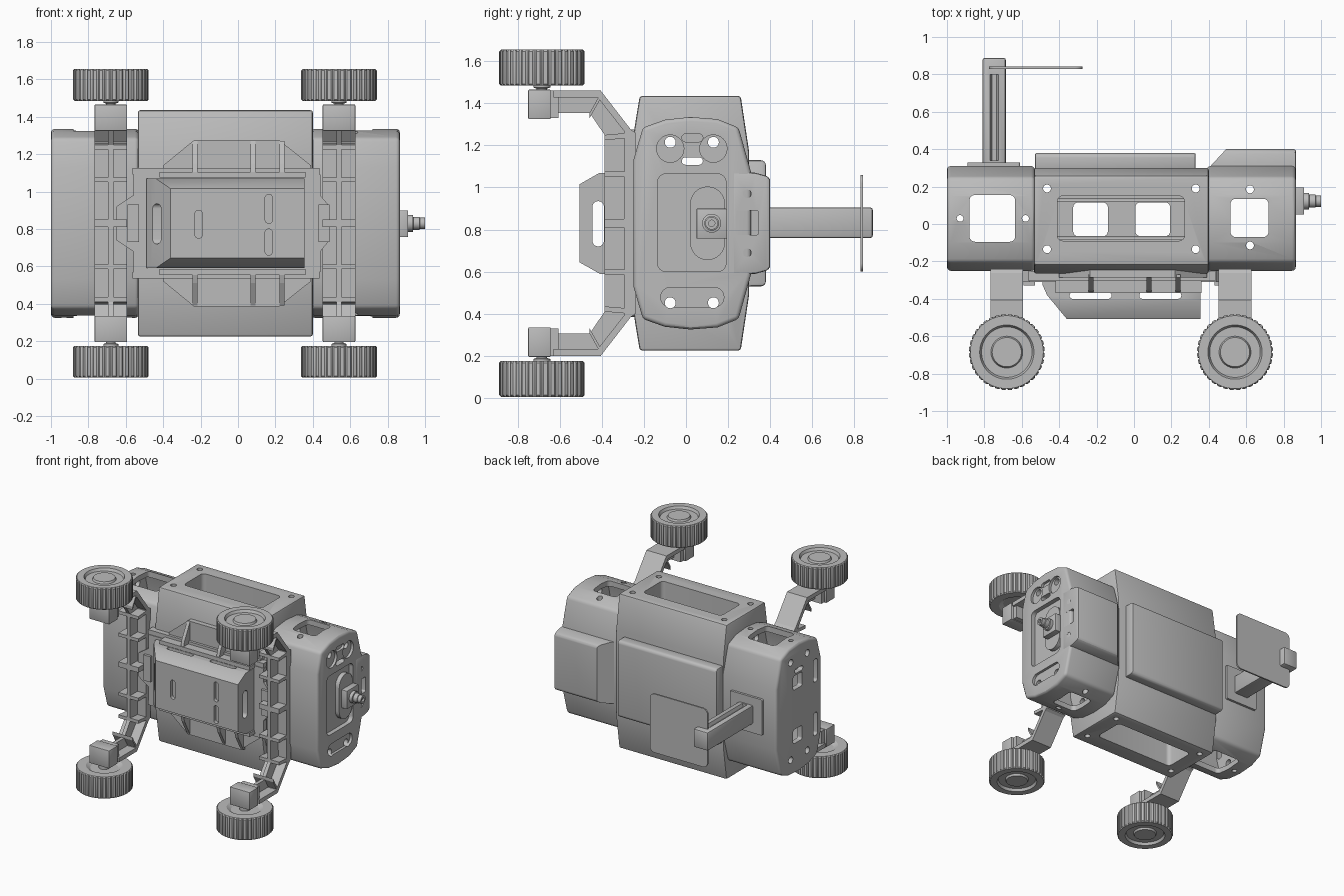
import bpy, bmesh, math
from mathutils import Vector

if "Cube" in bpy.data.objects:
    bpy.data.objects.remove(bpy.data.objects["Cube"])

MID = 0.83  # height of the mirror plane
grey = bpy.data.materials.new("plain grey")
grey.use_nodes = True
grey.diffuse_color = (0.5, 0.5, 0.5, 1)
grey.node_tree.nodes["Principled BSDF"].inputs["Base Color"].default_value = (0.5, 0.5, 0.5, 1)


def place(axis, u, v, w):
    return {"x": Vector((w, u, v)), "y": Vector((u, w, v)), "z": Vector((u, v, w))}[axis]


def finish(name, bm):
    bmesh.ops.recalc_face_normals(bm, faces=bm.faces[:])
    mesh = bpy.data.meshes.new(name)
    bm.to_mesh(mesh)
    bm.free()
    mesh.materials.append(grey)
    obj = bpy.data.objects.new(name, mesh)
    bpy.context.collection.objects.link(obj)
    return obj


def prism(name, pts, axis, a, b, bevel=0, steps=2):
    """Extrude a 2D outline along an axis from a to b."""
    bm = bmesh.new()
    face = bm.faces.new([bm.verts.new(place(axis, u, v, a)) for u, v in pts])
    out = bmesh.ops.extrude_face_region(bm, geom=[face])
    moved = [g for g in out["geom"] if isinstance(g, bmesh.types.BMVert)]
    bmesh.ops.translate(bm, vec=place(axis, 0, 0, b - a), verts=moved)
    obj = finish(name, bm)
    if bevel:
        mod = obj.modifiers.new("soft edges", "BEVEL")
        mod.width, mod.segments, mod.limit_method = bevel, steps, "ANGLE"
        mod.angle_limit = math.radians(25)
    return obj


def rect(u0, u1, v0, v1, r=0):
    """Rectangle outline with optional round corners."""
    if not r:
        return [(u0, v0), (u1, v0), (u1, v1), (u0, v1)]
    r = min(r, (u1 - u0) / 2 - 1e-4, (v1 - v0) / 2 - 1e-4)
    pts = []
    for k, (cu, cv) in enumerate([(u1 - r, v1 - r), (u0 + r, v1 - r), (u0 + r, v0 + r), (u1 - r, v0 + r)]):
        for i in range(7):
            t = (k + i / 6) * math.pi / 2
            pts.append((cu + r * math.cos(t), cv + r * math.sin(t)))
    return pts


def disc(u, v, r, n=24):
    return [(u + r * math.cos(i * math.tau / n), v + r * math.sin(i * math.tau / n)) for i in range(n)]


def mirrored(half):
    """Close a (u, height above MID) outline across the mirror plane."""
    return [(u, MID + h) for u, h in half] + [(u, MID - h) for u, h in reversed(half)]


def bake(obj, cutters=(), smooth=True):
    """Cut the shapes out, apply all modifiers and shade."""
    for c in cutters:
        mod = obj.modifiers.new("cut", "BOOLEAN")
        mod.object, mod.operation, mod.solver = c, "DIFFERENCE", "EXACT"
    deps = bpy.context.evaluated_depsgraph_get()
    mesh = bpy.data.meshes.new_from_object(obj.evaluated_get(deps))
    obj.modifiers.clear()
    obj.data = mesh
    for c in cutters:
        bpy.data.objects.remove(c)
    if smooth:
        bpy.ops.object.select_all(action="DESELECT")
        obj.select_set(True)
        bpy.context.view_layer.objects.active = obj
        bpy.ops.object.shade_smooth_by_angle(angle=math.radians(30))
    return obj


def cut(pts, axis, a, b):
    c = prism("cutter", pts, axis, a, b)
    c.hide_render = True
    return c


def lathe(name, rings, centre, axis="z", n=32, teeth=False):
    """Stack of (radius, position) rings; teeth notch the widest rings."""
    bm = bmesh.new()
    widest = max(r for r, w in rings)
    loops = []
    for r, w in rings:
        loop = []
        for i in range(n):
            rr = r - 0.01 if teeth and r == widest and i % 4 == 0 else r
            t = i * math.tau / n
            loop.append(bm.verts.new(centre + place(axis, rr * math.cos(t), rr * math.sin(t), w)))
        loops.append(loop)
    for p, q in zip(loops, loops[1:]):
        for i in range(n):
            bm.faces.new([p[i], p[i - 1], q[i - 1], q[i]])
    bm.faces.new(loops[0])
    bm.faces.new(loops[-1])
    return bake(finish(name, bm))


# Centre body with deep side pockets, windows and screw holes
centre = [(-0.265, 0.33), (-0.22, 0.605), (0.26, 0.605), (0.30, 0.34)]
cuts = [cut(rect(-0.41, 0.27, -0.09, 0.15, 0.03), "z", MID + s * 0.41, MID + s * 0.7) for s in (1, -1)]
cuts += [cut(rect(x, x + 0.185, -0.065, 0.115, 0.025), "z", 0, 2) for x in (-0.325, 0.008)]
cuts += [cut(disc(x, y, 0.021), "z", 0, 2) for x in (-0.465, 0.33) for y in (-0.135, 0.19)]
cuts += [cut(disc(y, z, 0.026), "x", -0.7, 0.7) for y in (-0.075, 0.13) for z in (0.452, 1.215)]
cuts += [cut(rect(-0.02, 0.08, 1.108, 1.143, 0.02), "x", -0.7, 0.7)]
bake(prism("centre_body", mirrored(centre), "x", -0.535, 0.40, 0.012), cuts)
bake(prism("back_panel", mirrored([(0.29, 0.30), (0.365, 0.30), (0.38, 0.285)]), "x", -0.53, 0.33, 0.01))

# End bodies, hollow, with windows
end = [(-0.25, 0.30), (-0.205, 0.455), (-0.10, 0.492), (0.02, 0.505),
       (0.15, 0.495), (0.25, 0.455), (0.31, 0.24)]
hollow = mirrored([(0.03 + (y - 0.03) * 0.86, h * 0.92) for y, h in end])


def through_holes(a, b):
    holes = [cut(disc(y, z, 0.026), "x", a, b) for y in (-0.075, 0.13) for z in (0.452, 1.215)]
    return holes + [cut(rect(-0.02, 0.08, 1.108, 1.143, 0.02), "x", a, b)]


cuts = [cut(hollow, "x", -0.96, -0.56), cut(rect(-0.88, -0.635, -0.095, 0.155, 0.03), "z", 0, 2)]
cuts += [cut(disc(x, 0.03, 0.018), "z", 0, 2) for x in (-0.93, -0.58)]
for s in (1, -1):
    z = MID + s * 0.21
    cuts += [cut(rect(-0.01, 0.10, z - 0.055, z + 0.055, 0.015), "x", -1.1, -0.9),
             cut(rect(-0.20, -0.15, z - 0.09, z + 0.09, 0.02), "x", -1.1, -0.9)]
bake(prism("right_end_body", mirrored(end), "x", -1.0, -0.53, 0.02, 3), cuts + through_holes(-1.1, -0.5))

cuts = [cut(hollow, "x", 0.43, 0.80), cut(rect(0.515, 0.72, -0.07, 0.135, 0.03), "z", 0, 2),
        cut(rect(-0.135, 0.19, 0.60, 1.065, 0.04), "x", 0.83, 0.95),
        cut(rect(-0.12, 0.18, 0.432, 0.525, 0.045), "x", 0.845, 0.95),
        cut(rect(-0.02, 0.08, 1.217, 1.255, 0.02), "x", 0.845, 0.95)]
cuts += [cut(disc(0.62, y, 0.021), "z", 0, 2) for y in (-0.115, 0.185)]
cuts += [cut(disc(y, 1.185, 0.065), "x", 0.845, 0.95) for y in (-0.075, 0.13)]
bake(prism("left_end_body", mirrored(end), "x", 0.39, 0.865, 0.02, 3), cuts + through_holes(0.3, 0.95))

# Raised back box on the left end
cuts = [cut(rect(0.235, 0.345, 0.775, 0.89, 0.01), "x", 0.83, 0.95)]
cuts += [cut(disc(0.29, MID + s * 0.14, 0.02), "x", 0.83, 0.95) for s in (1, -1)]
cuts += [cut([(0.38, 0.30), (0.40, 0.30), (0.52, 0.43), (0.38, 0.43)], "z", 0.5, 1.2)]
bake(prism("left_back_box", mirrored([(0.22, 0.245), (0.33, 0.24), (0.385, 0.225), (0.40, 0.21)]),
           "x", 0.40, 0.866, 0.012), cuts)

# Axle stub on the left end
bake(prism("axle_plate", rect(0.02, 0.185, 0.655, 1.005, 0.083), "x", 0.82, 0.864))
bake(prism("axle_block", rect(0.05, 0.195, 0.757, 0.90), "x", 0.85, 0.91, 0.004))
lathe("axle_stub", [(0.045, 0.90), (0.045, 0.935), (0.035, 0.937), (0.035, 0.97), (0.03, 0.972),
                    (0.03, 1.0), (0.015, 1.0), (0.015, 0.985)], Vector((0, 0.122, MID)), "x")

# Rear arm and its plate
prism("arm_base", rect(-0.89, -0.61, 0.69, 0.97, 0.01), "y", 0.30, 0.328)
groove = cut([(-0.775, 0.92), (-0.72, 0.92), (-0.735, 0.88), (-0.76, 0.88)], "y", 0.34, 0.8)
bake(prism("rear_arm", rect(-0.81, -0.685, 0.76, 0.905), "y", 0.30, 0.888, 0.012), [groove])
bake(prism("rear_plate", rect(-0.775, -0.275, 0.60, 1.06, 0.04), "y", 0.829, 0.841))

# Belly saddle: stepped base outline, walls, sloped side ledges and ribs
saddle = [(-0.56, 0.26), (-0.56, 0.15), (-0.65, 0.09)]
saddle_right = [(0.49, 0.09), (0.44, 0.15), (0.44, 0.26)]
outline = mirrored(saddle + [])
outer = [(x, MID + h) for x, h in saddle_right[::1]]
ring = [(x, MID + h) for x, h in saddle] + [(x, MID - h) for x, h in saddle[::-1]]
ring += [(x, MID - h) for x, h in saddle_right[::-1]] + outer
opening = cut(rect(-0.47, 0.35, 0.60, 1.06), "y", -0.5, -0.28)
bake(prism("belly_saddle", ring, "y", -0.31, -0.24), [opening], False)
for s in (1, -1):
    side = "upper" if s > 0 else "lower"
    z = sorted((MID + s * 0.26, MID + s * 0.295))
    prism(side + "_saddle_wall", rect(-0.565, 0.435, *z), "y", -0.305, -0.25)
    prism(side + "_saddle_rail", rect(-0.42, 0.36, *sorted((MID + s * 0.245, MID + s * 0.275))), "y", -0.37, -0.25)
    ledge = [(-0.40, 0.28), (-0.40, 0.31), (-0.235, 0.445), (0.22, 0.445), (0.39, 0.31), (0.39, 0.28)]
    prism(side + "_ledge", [(x, MID + s * h) for x, h in ledge], "y", -0.285, -0.24)
    for x in (-0.23, 0.08, 0.235):
        rib = [(-0.27, 0.27), (-0.365, 0.27), (-0.35, 0.32), (-0.285, 0.44), (-0.27, 0.44)]
        prism(side + "_ledge_rib", [(y, MID + s * h) for y, h in rib], "x", x - 0.013, x + 0.013)
for x in (-0.59, 0.43):
    prism("saddle_end_wall", mirrored([(-0.33, 0.1), (-0.25, 0.1)]), "x", x, x + 0.06)

# Belly hood, chamfered on three sides, with vent slots
hood = prism("belly_hood", mirrored([(-0.25, 0.24), (-0.41, 0.24), (-0.507, 0.185)]), "x", -0.49, 0.355)
cuts = [cut([(-0.6, -0.20), (-0.487, -0.33), (-0.465, -0.38), (-0.36, -0.507), (-0.36, -0.6), (-0.6, -0.6)],
            "z", 0.5, 1.2),
        cut(rect(-0.445, -0.39, 0.72, 0.935, 0.027), "x", -0.7, 0.7)]
cuts += [cut(rect(x, x + 0.225, -0.40, -0.365, 0.018), "z", 0.5, 1.2) for x in (-0.345, 0.028)]
cuts += [cut(rect(x - 0.02, x + 0.02, a, b, 0.02), "y", -0.6, -0.48)
         for x, a, b in ((-0.21, 0.75, 0.90), (0.165, 0.83, 0.985), (0.165, 0.66, 0.80))]
bake(hood, cuts)

# Legs: back flange, middle web, cross ribs, motor block and wheel at each end
flange = [(-0.24, 0.43), (-0.262, 0.445), (-0.405, 0.63), (-0.63, 0.63),
          (-0.63, 0.598), (-0.42, 0.598), (-0.292, 0.435), (-0.295, 0)]
web = [(-0.28, 0), (-0.28, 0.44), (-0.41, 0.615), (-0.63, 0.615),
       (-0.63, 0.525), (-0.458, 0.525), (-0.387, 0.42), (-0.387, 0)]
# (position from, position to) of each cross rib
ribs = [((-0.28, 0.245), (-0.387, 0.245)), ((-0.28, 0.02), (-0.387, 0.02)),
        ((-0.27, 0.43), (-0.387, 0.42)), ((-0.41, 0.61), (-0.458, 0.525))]
for x, side in ((-0.68, "right"), (0.54, "left")):
    for s, end_name in ((1, "upper"), (-1, "lower")):
        name = side + "_" + end_name
        flip = lambda pts: [(y, MID + s * h) for y, h in pts]
        prism(name + "_leg_flange", flip(flange + [(-0.24, 0)]), "x", x - 0.087, x + 0.087)
        prism(name + "_leg_web", flip(web), "x", x - 0.014, x + 0.014)
        for (y0, h0), (y1, h1) in ribs:
            rib = [(y0, h0), (y1, h1), (y1, h1 - 0.025), (y0, h0 - 0.025)]
            prism(name + "_leg_rib", flip(rib), "x", x - 0.087, x + 0.087)
        prism(name + "_leg_tip", flip(rect(-0.655, -0.605, 0.50, 0.63)), "x", x - 0.07, x + 0.07)
        bake(prism(name + "_motor_block", flip(rect(-0.75, -0.643, 0.495, 0.635)),
                   "x", x - 0.087, x + 0.087, 0.005))
        hub = Vector((x, -0.685, MID))
        lathe(name + "_shaft", [(0.025, s * 0.62), (0.025, s * 0.64), (0.04, s * 0.645), (0.04, s * 0.67)], hub)
        profile = [(0.10, 0.675), (0.13, 0.655), (0.195, 0.655), (0.203, 0.663), (0.203, 0.817), (0.195, 0.825),
                   (0.145, 0.825), (0.135, 0.805), (0.085, 0.805), (0.078, 0.82)]
        lathe(name + "_wheel", [(r, s * w) for r, w in profile], hub, n=144, teeth=True)
